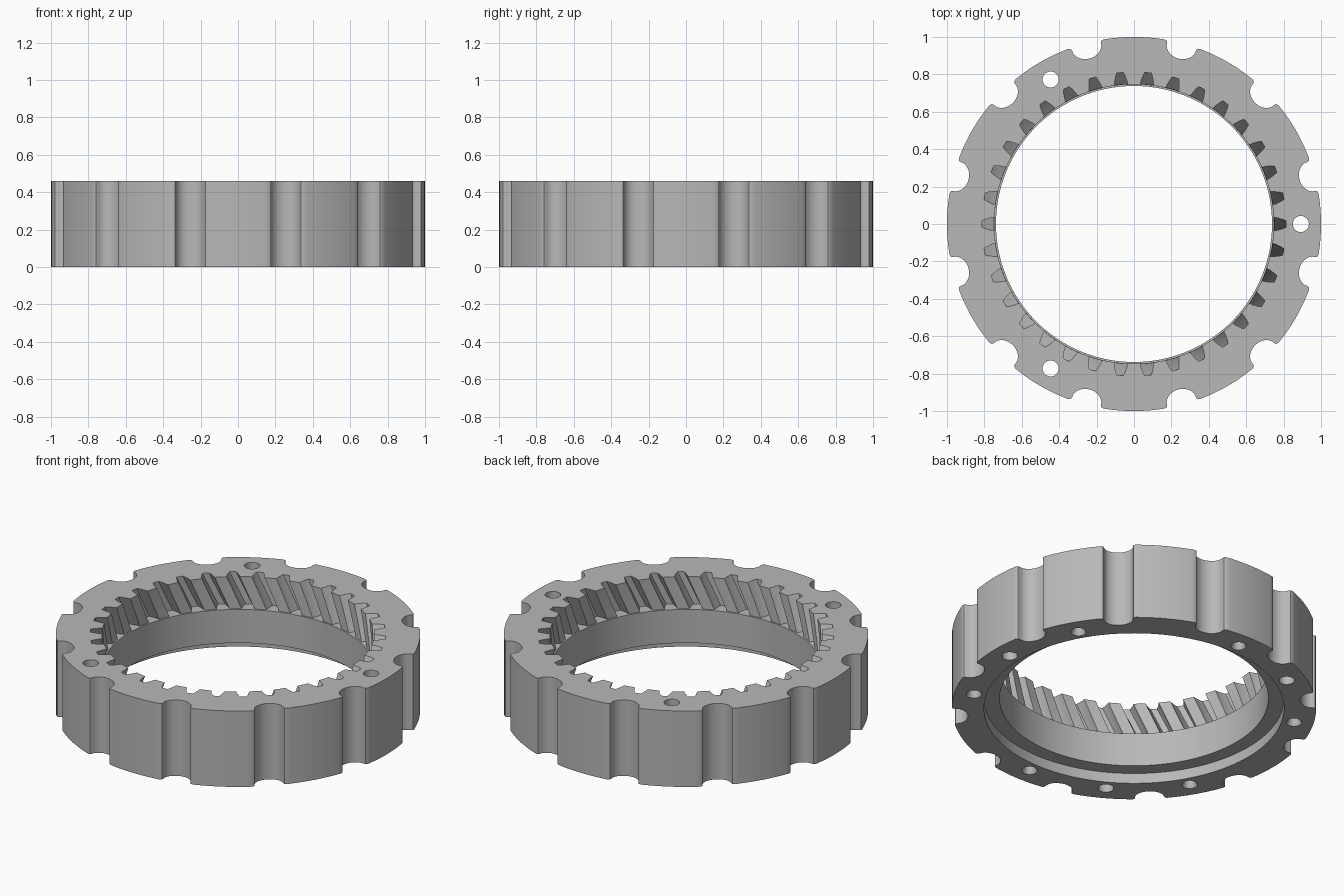
import bpy, bmesh
from math import sin, cos, pi, radians

H = 0.46          # ring height
TEETH_Z = 0.265   # floor of the tooth grooves
TEETH = 34

cube = bpy.data.objects.get("Cube")
if cube:
    bpy.data.objects.remove(cube, do_unlink=True)

steel = bpy.data.materials.new("grey_steel")
steel.use_nodes = True
GREY = (0.48, 0.48, 0.48, 1)
steel.diffuse_color = GREY
steel.node_tree.nodes["Principled BSDF"].inputs["Base Color"].default_value = GREY


def rot(p, a):
    return (p[0] * cos(a) - p[1] * sin(a), p[0] * sin(a) + p[1] * cos(a))


def circle(r, n, cx=0.0):
    return [(cx + r * cos(2 * pi * i / n), r * sin(2 * pi * i / n)) for i in range(n)]


def loft(name, layers):
    """Solid through a stack of (outline, z) layers with equal point counts."""
    bm = bmesh.new()
    rings = [[bm.verts.new((x, y, z)) for x, y in pts] for pts, z in layers]
    n = len(rings[0])
    for a, b in zip(rings, rings[1:]):
        for i in range(n):
            j = (i + 1) % n
            bm.faces.new((a[i], a[j], b[j], b[i]))
    bm.faces.new(rings[0][::-1])
    bm.faces.new(rings[-1])
    bmesh.ops.recalc_face_normals(bm, faces=bm.faces)
    mesh = bpy.data.meshes.new(name)
    bm.to_mesh(mesh)
    bm.free()
    mesh.materials.append(steel)
    ob = bpy.data.objects.new(name, mesh)
    bpy.context.collection.objects.link(ob)
    return ob


def cut(target, cutter):
    bpy.context.view_layer.objects.active = target
    mod = target.modifiers.new("cut", 'BOOLEAN')
    mod.operation = 'DIFFERENCE'
    mod.solver = 'EXACT'
    mod.object = cutter
    bpy.ops.object.modifier_apply(modifier=mod.name)
    bpy.data.objects.remove(cutter, do_unlink=True)


# Outer outline: twelve lobes separated by rounded notches
outline = []
for k in range(12):
    for i in range(-8, 9):
        a = radians(30 * k + 9.5 * i / 8)
        outline.append((cos(a), sin(a)))
    notch = [(0.991, -0.084)]
    for i in range(17):
        t = pi * i / 16
        notch.append((0.98 - 0.064 * sin(t), -0.08 * cos(t)))
    notch.append((0.991, 0.084))
    outline += [rot(p, radians(30 * k + 15)) for p in notch]
ring = loft("ring_gear", [(outline, 0), (outline, H)])

# Main bore and the shallow recess underneath
bore = circle(0.738, 136)
cut(ring, loft("bore_cutter", [(bore, -0.1), (bore, H + 0.1)]))
recess = circle(0.824, 136)
cut(ring, loft("recess_cutter", [(recess, -0.1), (recess, 0.062)]))

# Helical internal teeth
gear = []
for k in range(TEETH):
    a = 2 * pi * k / TEETH
    groove = [(0.747, -0.036), (0.768, -0.033), (0.795, -0.025), (0.812, -0.018)]
    groove += [(x, -y) for x, y in groove[::-1]]
    gear += [rot(p, a) for p in groove]
    gear.append(rot((0.747, 0), a + pi / TEETH))
layers = []
for i in range(9):
    z = TEETH_Z + (H + 0.02 - TEETH_Z) * i / 8
    twist = radians(6.3) * (z - H) / (H - TEETH_Z)
    layers.append(([rot(p, twist) for p in gear], z))
cut(ring, loft("teeth_cutter", layers))

# Three through holes, each flanked by chamfered blind holes below
for k in range(12):
    a = radians(30 * k)
    if k % 4 == 2:
        continue
    if k % 4 == 0:
        steps = [(0.043, -0.05), (0.043, H + 0.05)]
    else:
        steps = [(0.043, -0.05), (0.043, 0.0), (0.032, 0.02), (0.032, 0.25)]
    cut(ring, loft("hole_cutter", [([rot(p, a) for p in circle(r, 24, 0.892)], z)
                                   for r, z in steps]))

# Smooth curved walls, crisp edges
bpy.ops.object.select_all(action='DESELECT')
ring.select_set(True)
bpy.context.view_layer.objects.active = ring
bpy.ops.object.shade_smooth_by_angle(angle=radians(30))
